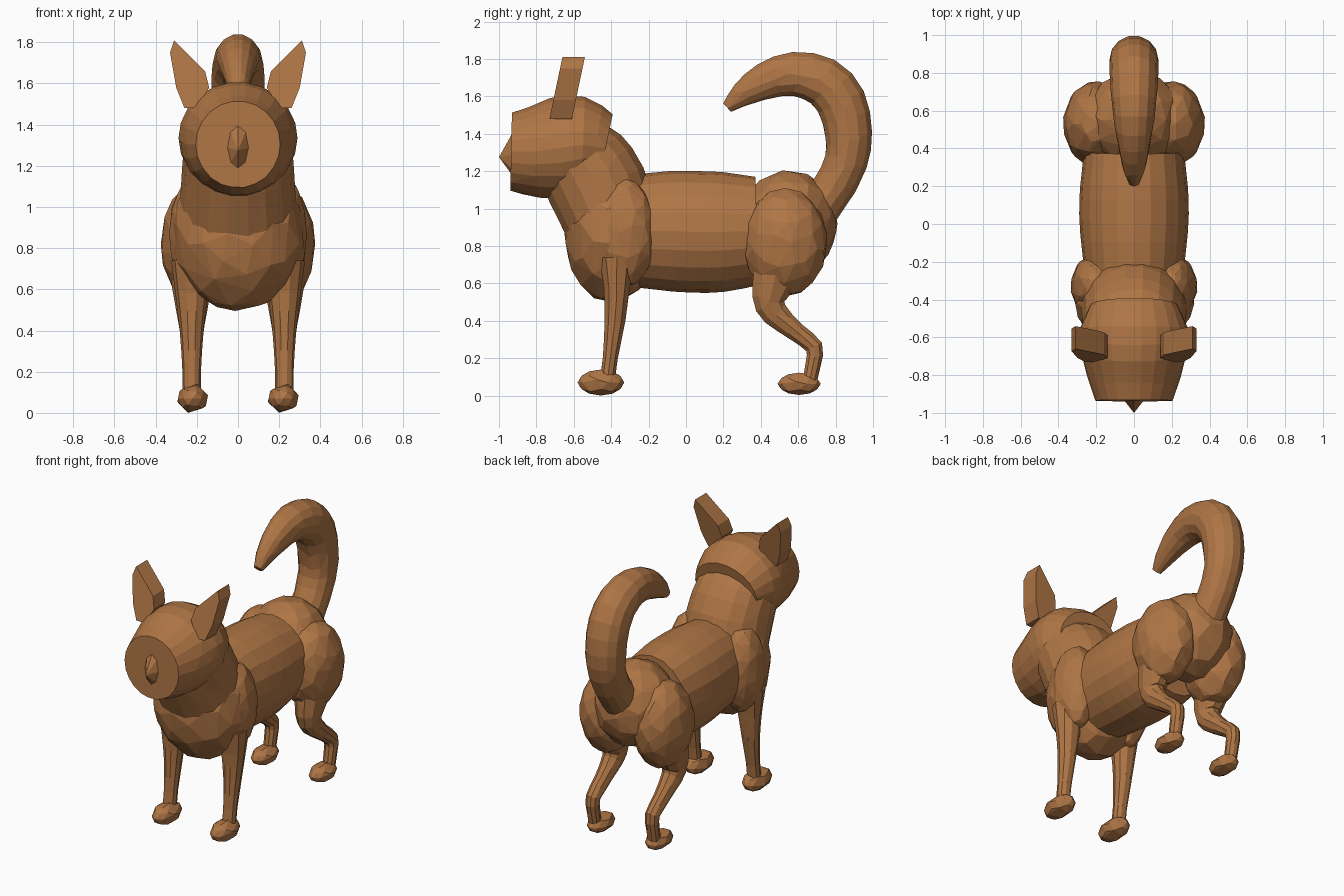
import bpy, bmesh, math
from mathutils import Vector

old = bpy.data.objects.get("Cube")
if old:
    bpy.data.objects.remove(old, do_unlink=True)

COAT = (0.43, 0.18, 0.06, 1)
coat = bpy.data.materials.new("brown_coat")
coat.use_nodes = True
coat.diffuse_color = COAT
coat.node_tree.nodes["Principled BSDF"].inputs["Base Color"].default_value = COAT


def finish(name, bm, facet=1.0):
    """Turn a bmesh into a flat-shaded object; facet < 1 breaks it into irregular facets."""
    bmesh.ops.recalc_face_normals(bm, faces=bm.faces)
    mesh = bpy.data.meshes.new(name)
    bm.to_mesh(mesh)
    bm.free()
    mesh.materials.append(coat)
    obj = bpy.data.objects.new(name, mesh)
    bpy.context.collection.objects.link(obj)
    if facet < 1:
        mod = obj.modifiers.new("facets", "DECIMATE")
        mod.ratio = facet
    return obj


def ellipsoid(name, centre, radii, detail=3, facet=0.5):
    bm = bmesh.new()
    bmesh.ops.create_icosphere(bm, subdivisions=detail, radius=1)
    for v in bm.verts:
        v.co = Vector(c + r * p for c, r, p in zip(centre, radii, v.co))
    return finish(name, bm, facet)


def spline(points, steps):
    """Catmull-Rom interpolation through tuples of numbers."""
    pts = [Vector(p) for p in points]
    out = []
    for i in range(len(pts) - 1):
        a, b, c, d = (pts[max(i - 1, 0)], pts[i], pts[i + 1], pts[min(i + 2, len(pts) - 1)])
        for k in range(steps):
            t = k / steps
            out.append(b + (c - a) * (t / 2) + (a * 2 - b * 5 + c * 4 - d) * (t * t / 2)
                       + (b * 3 - a - c * 3 + d) * (t ** 3 / 2))
    return out + [pts[-1]]


def loft(name, stations, x=0, sides=16, steps=2, facet=0.7):
    """Tube through stations (y, z, half width, half depth)."""
    rows = spline(stations, steps)
    bm = bmesh.new()
    rings = []
    for i, (y, z, wide, deep) in enumerate(rows):
        before, after = rows[max(i - 1, 0)], rows[min(i + 1, len(rows) - 1)]
        along = Vector((0, after[0] - before[0], after[1] - before[1])).normalized()
        up = along.cross(Vector((1, 0, 0)))
        ring = []
        for k in range(sides):
            a = math.tau * k / sides
            spot = Vector((x + wide * math.cos(a), y, z)) + up * deep * math.sin(a)
            ring.append(bm.verts.new(spot))
        rings.append(ring)
    for lower, upper in zip(rings, rings[1:]):
        for k in range(sides):
            n = (k + 1) % sides
            bm.faces.new((lower[k], lower[n], upper[n], upper[k]))
    bm.faces.new(rings[0])
    bm.faces.new(rings[-1])
    return finish(name, bm, facet)


# Trunk
loft("barrel", [(-0.28, 0.88, 0.26, 0.3), (-0.1, 0.88, 0.28, 0.32),
                (0.05, 0.875, 0.29, 0.325), (0.2, 0.875, 0.285, 0.32),
                (0.38, 0.88, 0.265, 0.29)], sides=20)
ellipsoid("chest", (0, -0.4, 0.87), (0.32, 0.25, 0.375))
ellipsoid("rump", (0, 0.55, 0.92), (0.26, 0.26, 0.285))

# Neck and head, with a flat face and a small pointed nose
loft("neck", [(-0.38, 0.88, 0.29, 0.25), (-0.47, 1.11, 0.275, 0.27),
              (-0.56, 1.27, 0.265, 0.25), (-0.62, 1.38, 0.22, 0.18)], sides=18)
loft("head", [(-0.935, 1.305, 0.205, 0.21), (-0.8, 1.305, 0.25, 0.25),
              (-0.66, 1.325, 0.282, 0.277), (-0.55, 1.34, 0.285, 0.26),
              (-0.43, 1.32, 0.23, 0.19)], sides=22)
bm = bmesh.new()
tip = bm.verts.new((0, -1, 1.275))
base = [bm.verts.new((0.055 * math.cos(a), -0.93, 1.29 + 0.11 * math.sin(a)))
        for a in (math.tau * k / 8 for k in range(8))]
for k in range(8):
    bm.faces.new((tip, base[k], base[(k + 1) % 8]))
bm.faces.new(base)
finish("nose", bm)

# Curled tail
loft("tail", [(0.68, 0.98, 0.12, 0.13), (0.78, 1.1, 0.115, 0.115),
              (0.855, 1.25, 0.12, 0.118), (0.87, 1.4, 0.13, 0.128),
              (0.83, 1.57, 0.13, 0.137), (0.73, 1.68, 0.125, 0.135),
              (0.57, 1.72, 0.11, 0.12), (0.42, 1.68, 0.085, 0.1),
              (0.3, 1.61, 0.06, 0.068), (0.22, 1.54, 0.03, 0.03)], sides=14)

EAR = [(0.2, 1.48), (0.14, 1.58), (0.16, 1.66), (0.31, 1.81),
       (0.33, 1.75), (0.3, 1.58), (0.26, 1.48)]

for label, s in (("left", 1), ("right", -1)):
    # Slab ear leaning backward
    bm = bmesh.new()
    front, back = ([bm.verts.new((s * x, start + 0.21 * (z - 1.48), z)) for x, z in EAR]
                   for start in (-0.73, -0.61))
    bm.faces.new(front)
    bm.faces.new(back)
    for k in range(len(EAR)):
        n = (k + 1) % len(EAR)
        bm.faces.new((front[k], front[n], back[n], back[k]))
    finish(label + "_ear", bm)

    # Front leg
    ellipsoid(label + "_shoulder", (s * 0.2, -0.33, 0.87), (0.135, 0.17, 0.29))
    loft(label + "_front_leg", [(-0.37, 0.74, 0.1, 0.1), (-0.37, 0.58, 0.08, 0.073),
                                (-0.38, 0.4, 0.058, 0.058), (-0.405, 0.2, 0.045, 0.042),
                                (-0.42, 0.08, 0.045, 0.042)], x=s * 0.225, sides=10)
    ellipsoid(label + "_front_paw", (s * 0.22, -0.455, 0.07), (0.075, 0.125, 0.07), 2, 0.8)

    # Hind leg
    ellipsoid(label + "_thigh", (s * 0.2, 0.53, 0.82), (0.175, 0.225, 0.29))
    loft(label + "_hind_leg", [(0.48, 0.64, 0.1, 0.13), (0.445, 0.52, 0.08, 0.095),
                               (0.475, 0.44, 0.065, 0.075), (0.59, 0.34, 0.05, 0.053),
                               (0.685, 0.26, 0.045, 0.05), (0.68, 0.17, 0.042, 0.042),
                               (0.66, 0.07, 0.04, 0.04)], x=s * 0.225, sides=10)
    ellipsoid(label + "_hind_paw", (s * 0.22, 0.605, 0.063), (0.073, 0.115, 0.06), 2, 0.8)
